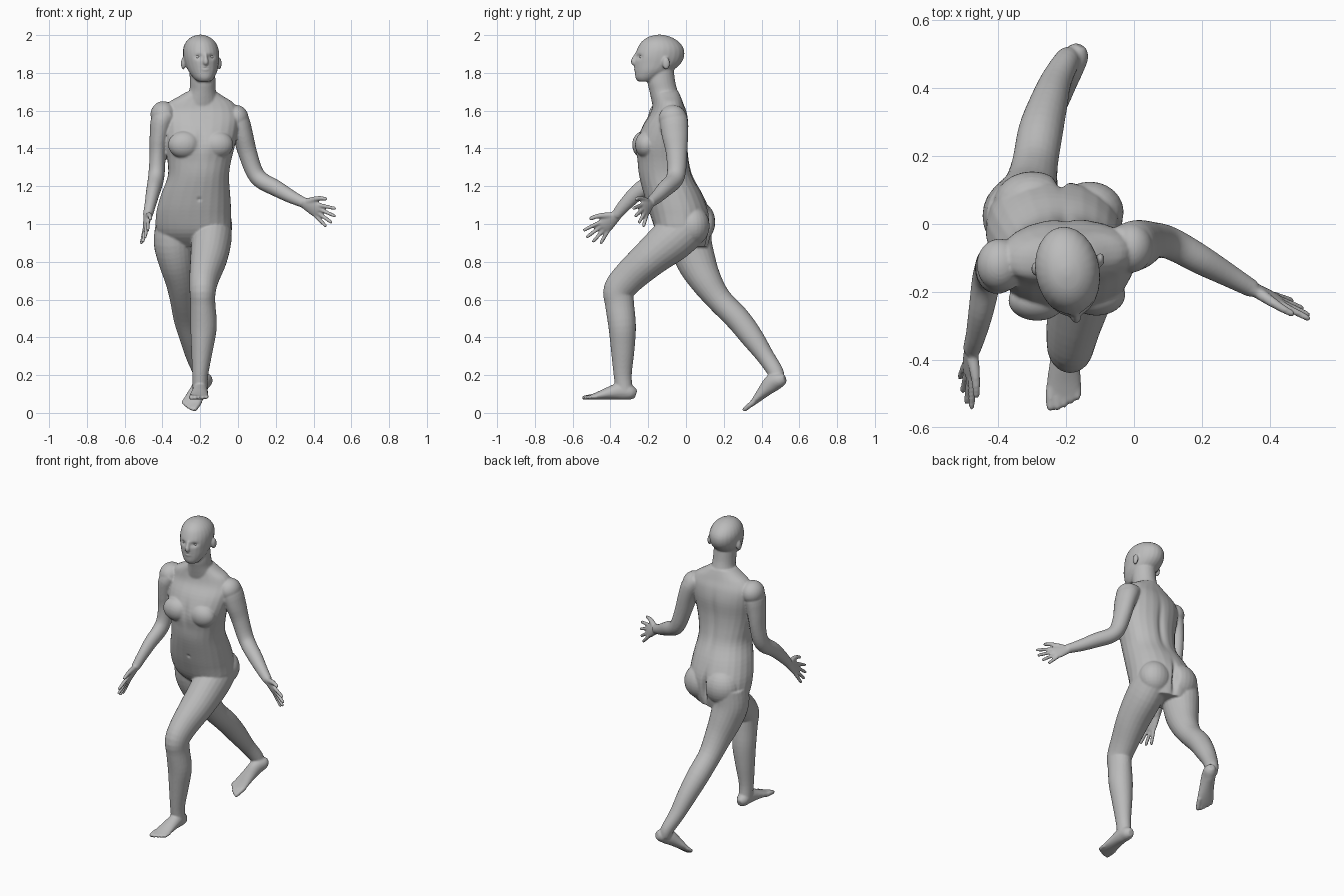
import bpy
import bmesh
import math
from mathutils import Vector, Matrix

default_cube = bpy.data.objects.get("Cube")
if default_cube:
    bpy.data.objects.remove(default_cube, do_unlink=True)

skin = bpy.data.materials.new("plain grey")
skin.use_nodes = True
grey = (0.5, 0.5, 0.5, 1)
skin.diffuse_color = grey
skin.node_tree.nodes["Principled BSDF"].inputs["Base Color"].default_value = grey

bm = bmesh.new()
IDENTITY = Matrix.Identity(4)


def smooth_path(stations, steps):
    """Catmull-Rom interpolation through stations of any size."""
    points = [Vector(s) for s in stations]
    last = len(points) - 1
    result = []
    for i in range(last):
        before, start = points[max(i - 1, 0)], points[i]
        end, after = points[i + 1], points[min(i + 2, last)]
        for k in range(steps):
            t = k / steps
            result.append(start + (end - before) * (t / 2)
                          + (before * 2 - start * 5 + end * 4 - after) * (t * t / 2)
                          + (start * 3 - before - end * 3 + after) * (t ** 3 / 2))
    result.append(points[last])
    return result


def loft(stations, side, side_end=None, level=False, frame=IDENTITY, power=1.0, sides=24):
    """Closed tube through stations (x, y, z, half width, half depth)."""
    path = smooth_path(stations, 4)
    centres = [Vector(p[:3]) for p in path]
    side = Vector(side)
    side_end = Vector(side_end) if side_end else side
    last = len(path) - 1
    rings = []
    for i, centre in enumerate(centres):
        tangent = centres[min(i + 1, last)] - centres[max(i - 1, 0)]
        tangent = Vector((0, 0, 1)) if level else tangent.normalized()
        u = side.lerp(side_end, i / last)
        u = (u - tangent * u.dot(tangent)).normalized()
        v = tangent.cross(u)
        ring = []
        for k in range(sides):
            angle = math.tau * k / sides
            c, s = math.cos(angle), math.sin(angle)
            c = math.copysign(abs(c) ** power, c)
            s = math.copysign(abs(s) ** power, s)
            ring.append(bm.verts.new(frame @ (centre + u * c * path[i][3] + v * s * path[i][4])))
        rings.append(ring)
    faces = [bm.faces.new(rings[0]), bm.faces.new(rings[last])]
    for low, high in zip(rings, rings[1:]):
        for k in range(sides):
            n = (k + 1) % sides
            faces.append(bm.faces.new((low[k], low[n], high[n], high[k])))
    bmesh.ops.recalc_face_normals(bm, faces=faces)


def blob(centre, radii):
    """Ellipsoid muscle or flesh volume."""
    matrix = Matrix.Translation(centre) @ Matrix.Diagonal((*radii, 1))
    bmesh.ops.create_uvsphere(bm, u_segments=24, v_segments=16, radius=1, matrix=matrix)


def make_frame(origin, forward, lateral, flip=1):
    """Local frame: y runs forward and x runs towards the lateral hint."""
    y = Vector(forward).normalized()
    x = Vector(lateral)
    x = (x - y * x.dot(y)).normalized()
    z = x.cross(y) * flip
    return Matrix.Translation(origin) @ Matrix((x, y, z)).transposed().to_4x4()


def digit(points, radii, frame):
    """Finger or toe with a rounded tip."""
    tip = Vector(points[-1])
    direction = (tip - Vector(points[-2])).normalized()
    stations = [(*p, r, r) for p, r in zip(points, radii)]
    stations.append((*(tip + direction * radii[-1] * .8), radii[-1] * .5, radii[-1] * .5))
    loft(stations, (1, 0, 0), frame=frame, sides=12)


def foot(frame):
    loft([(0, .005, .03, .018, .022), (0, .03, .038, .036, .037), (0, .08, .048, .04, .047),
          (-.003, .14, .038, .044, .035), (-.006, .2, .024, .05, .022),
          (-.008, .24, .016, .05, .014), (-.008, .26, .013, .04, .01)], (1, 0, 0), frame=frame)
    for i, tip in enumerate((.28, .279, .272, .262, .25)):
        x = -.046 + .02 * i
        r = .014 - .001 * i
        digit([(x + .002, .21, .018), (x, .245, .016), (x, tip, .012)], (r, r, r * .85), frame)


def hand(frame):
    loft([(0, -.02, 0, .026, .022), (0, .02, 0, .034, .019), (.002, .06, 0, .043, .016),
          (.002, .09, 0, .042, .013), (.002, .1, 0, .03, .01)], (1, 0, 0), frame=frame)
    for i, length in enumerate((.078, .098, .104, .094)):
        fan = (i - 1.5) * .2
        base = Vector((-.031 + .0215 * i, .085, 0))
        reach = Vector((math.sin(fan), math.cos(fan), 0)) * length
        digit([base, base + reach * .5, base + reach], (.011, .0105, .009), frame)
    digit([(.02, .02, 0), (.05, .05, 0), (.072, .08, 0), (.083, .108, 0)],
          (.018, .015, .012, .01), frame)


# Torso, twisting from hips to shoulders
loft([(-.24, .02, .88, .13, .09), (-.235, -.01, .95, .195, .135), (-.235, -.03, 1.05, .2, .158),
      (-.225, -.065, 1.15, .185, .155), (-.21, -.105, 1.25, .163, .142),
      (-.205, -.12, 1.33, .168, .137), (-.2, -.128, 1.42, .185, .138),
      (-.197, -.108, 1.52, .2, .122), (-.197, -.092, 1.59, .2, .095),
      (-.197, -.095, 1.64, .175, .078), (-.195, -.1, 1.675, .12, .07), (-.193, -.105, 1.7, .08, .065)],
     (.97, -.24, 0), (.985, .17, 0), level=True, power=.9)
for centre, radii in (
        ((-.11, -.208, 1.42), (.085, .062, .072)), ((-.285, -.225, 1.42), (.085, .06, .072)),   # chest
        ((-.01, -.07, 1.56), (.066, .074, .07)), ((-.395, -.12, 1.58), (.068, .077, .07)),      # shoulders
        ((-.13, .035, .99), (.1, .09, .105)), ((-.3, .055, 1.01), (.115, .1, .115))):           # buttocks
    blob(centre, radii)

# Neck and head, turned a little to the left
turn = (.985, .17, 0)
loft([(-.193, -.1, 1.62, .1, .075), (-.188, -.118, 1.7, .072, .075), (-.187, -.13, 1.75, .068, .074),
      (-.19, -.135, 1.82, .068, .07)], turn, level=True)
loft([(-.178, -.215, 1.755, .035, .04), (-.181, -.2, 1.775, .055, .068), (-.186, -.172, 1.81, .076, .1),
      (-.192, -.15, 1.85, .088, .124), (-.195, -.14, 1.89, .094, .132), (-.197, -.135, 1.93, .092, .123),
      (-.198, -.137, 1.965, .076, .099), (-.199, -.14, 1.99, .047, .06), (-.199, -.14, 2.002, .012, .015)],
     turn, level=True)
loft([(-.172, -.262, 1.9, .008, .01), (-.171, -.272, 1.88, .01, .012), (-.17, -.278, 1.858, .015, .014),
      (-.17, -.272, 1.846, .012, .01)], turn, sides=12)
loft([(-.172, -.262, 1.834, .02, .012), (-.172, -.264, 1.825, .026, .014),
      (-.172, -.262, 1.814, .018, .012)], turn, level=True, sides=12)
blob((-.29, -.132, 1.85), (.012, .02, .033))
blob((-.099, -.105, 1.85), (.012, .02, .033))

# Left leg, striding forward
loft([(-.135, .02, 1, .1, .115), (-.14, -.07, .92, .106, .118), (-.155, -.19, .82, .098, .1),
      (-.178, -.3, .72, .08, .088), (-.187, -.355, .65, .07, .082), (-.186, -.352, .58, .066, .077),
      (-.182, -.338, .46, .07, .073), (-.19, -.335, .34, .058, .063), (-.2, -.335, .2, .042, .048),
      (-.2, -.325, .11, .04, .045)], (1, 0, 0))
foot(make_frame((-.2, -.26, .068), (0, -1, 0), (1, 0, 0), flip=-1))

# Right leg, pushing off behind
loft([(-.335, .02, 1, .1, .115), (-.34, .025, .9, .106, .112), (-.325, .055, .8, .095, .104),
      (-.305, .105, .7, .08, .085), (-.292, .175, .6, .068, .068), (-.275, .272, .5, .066, .066),
      (-.253, .35, .4, .057, .06), (-.23, .42, .3, .046, .047), (-.2, .475, .215, .038, .042),
      (-.188, .485, .17, .035, .036)], (1, 0, 0))
foot(make_frame((-.155, .545, .158), (-.13, -.235, -.155), (-.94, .28, .18)))

# Left arm, swung out to the side
loft([(-.05, -.07, 1.59, .06, .05), (-.005, -.065, 1.55, .074, .062), (.025, -.058, 1.47, .07, .055),
      (.05, -.05, 1.38, .057, .05), (.085, -.05, 1.28, .05, .046), (.125, -.065, 1.23, .047, .045),
      (.2, -.107, 1.19, .043, .043), (.28, -.152, 1.145, .034, .035), (.35, -.192, 1.112, .026, .027)],
     (0, 1, 0))
hand(make_frame((.35, -.192, 1.112), (.165, -.07, -.095), (.3, -.4, .85)))

# Right arm, reaching forward
loft([(-.36, -.13, 1.59, .055, .06), (-.4, -.13, 1.55, .06, .076), (-.418, -.13, 1.46, .05, .068),
      (-.425, -.13, 1.37, .043, .057), (-.43, -.145, 1.28, .043, .05), (-.437, -.18, 1.225, .042, .048),
      (-.45, -.255, 1.17, .037, .043), (-.465, -.325, 1.1, .03, .035), (-.478, -.37, 1.045, .026, .027)],
     (1, 0, 0))
hand(make_frame((-.478, -.37, 1.045), (-.02, -.14, -.13), (.3, -.6, .7)))

# Fuse all volumes into one skin
raw_mesh = bpy.data.meshes.new("body")
bm.to_mesh(raw_mesh)
bm.free()
body = bpy.data.objects.new("body", raw_mesh)
bpy.context.collection.objects.link(body)
fuse = body.modifiers.new("fuse", "REMESH")
fuse.mode = "VOXEL"
fuse.voxel_size = .006
relax = body.modifiers.new("relax", "SMOOTH")
relax.factor = .5
relax.iterations = 3
depsgraph = bpy.context.evaluated_depsgraph_get()
fused = bpy.data.meshes.new_from_object(body.evaluated_get(depsgraph))
body.modifiers.clear()
body.data = fused
fused.materials.clear()
fused.materials.append(skin)

# Sculpted hollows: centre, reach, push
face_out = Vector((.17, -.985, 0))
face_side = Vector(turn)
head_centre = Vector((-.195, -.14, 1.885))
eyes = {name: head_centre + face_out * .122 + face_side * offset
        for name, offset in (("left_eye", .035), ("right_eye", -.035))}
hollows = [(eye, (.02, .03, .013), face_out * -.012) for eye in eyes.values()]
hollows += [((-.17, -.278, 1.825), (.024, .02, .005), face_out * -.006),     # mouth
            ((-.2, .02, 1.38), (.02, .07, .17), Vector((0, -.013, 0))),      # spine
            ((-.215, .13, .99), (.016, .08, .09), Vector((0, -.03, 0))),     # seat cleft
            ((-.2, -.27, 1.43), (.02, .05, .07), Vector((0, .01, 0))),       # breastbone
            ((-.205, -.24, 1.13), (.01, .04, .01), Vector((0, .01, 0)))]     # navel
for vertex in fused.vertices:
    shift = Vector()
    for centre, reach, push in hollows:
        d = sum(((p - c) / r) ** 2 for p, c, r in zip(vertex.co, centre, reach))
        if d < 6:
            shift += push * math.exp(-d)
    vertex.co += shift
fused.polygons.foreach_set("use_smooth", [True] * len(fused.polygons))

# Eyeballs
for name, eye in eyes.items():
    bpy.ops.mesh.primitive_uv_sphere_add(segments=20, ring_count=12, radius=.016,
                                         location=eye - face_out * .025)
    ball = bpy.context.object
    ball.name = name
    ball.data.materials.append(skin)
    bpy.ops.object.shade_smooth()
